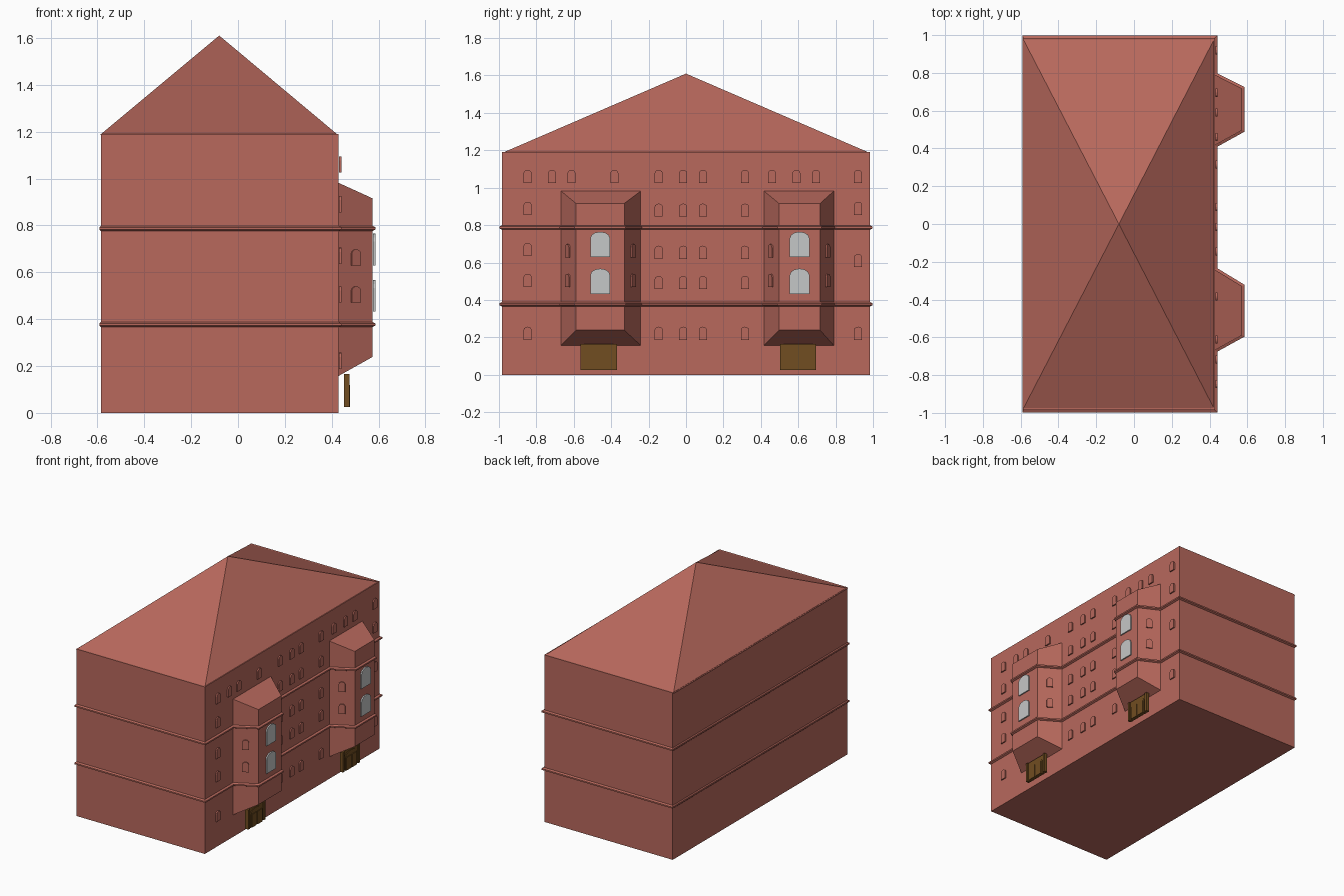
import bpy, bmesh, math
from mathutils import Matrix, Vector

if "Cube" in bpy.data.objects:
    bpy.data.objects.remove(bpy.data.objects["Cube"])


def material(name, rgb):
    m = bpy.data.materials.new(name)
    m.diffuse_color = (*rgb, 1)
    m.use_nodes = True
    m.node_tree.nodes["Principled BSDF"].inputs["Base Color"].default_value = m.diffuse_color
    return m


RED = material("red brick", (0.48, 0.14, 0.108))
GLASS = material("pale glass", (0.56, 0.57, 0.57))
WOOD = material("brown wood", (0.165, 0.075, 0.015))


def finish(bm, name, mat):
    bmesh.ops.recalc_face_normals(bm, faces=bm.faces)
    me = bpy.data.meshes.new(name)
    bm.to_mesh(me)
    bm.free()
    me.materials.append(mat)
    ob = bpy.data.objects.new(name, me)
    bpy.context.collection.objects.link(ob)
    return ob


def loft(name, rings, mat, caps=True):
    bm = bmesh.new()
    vs = [[bm.verts.new(p) for p in r] for r in rings]
    n = len(vs[0])
    for a, b in zip(vs, vs[1:]):
        for i in range(n):
            j = (i + 1) % n
            bm.faces.new((a[i], a[j], b[j], b[i]))
    if caps:
        bm.faces.new(vs[0])
        bm.faces.new(vs[-1])
    return finish(bm, name, mat)


def rect(x, y0, y1, z0, z1):
    return [(x, y0, z0), (x, y1, z0), (x, y1, z1), (x, y0, z1)]


def box(name, x0, x1, y0, y1, z0, z1, mat):
    return loft(name, [rect(x0, y0, y1, z0, z1), rect(x1, y0, y1, z0, z1)], mat)


def arch(name, x, y, z, w, h, mat, t=0.008, angle=0.0, rise=0.25):
    """Arched plate centred at (x, y, z), facing +x turned by angle."""
    spring = h / 2 - rise * h
    prof = [(-w / 2, -h / 2), (w / 2, -h / 2)]
    prof += [(w / 2 * math.cos(math.pi * i / 6),
              spring + rise * h * math.sin(math.pi * i / 6)) for i in range(7)]
    M = Matrix.Translation((x, y, z)) @ Matrix.Rotation(angle, 4, 'Z')
    return loft(name, [[M @ Vector((d, a, b)) for a, b in prof] for d in (0, t)], mat)


# Main body and pyramid roof
XL, XR, YW, ZE, XB = -0.585, 0.428, 0.985, 1.19, 0.573
box("walls", XL, XR, -YW, YW, 0, ZE, RED)
bm = bmesh.new()
base = [bm.verts.new(p) for p in ((-0.59, -YW, 1.185), (XR, -YW, 1.185),
                                  (XR, YW, 1.185), (-0.59, YW, 1.185))]
apex = bm.verts.new((-0.08, 0, 1.61))
bm.faces.new(base)
for i in range(4):
    bm.faces.new((base[i], base[(i + 1) % 4], apex))
finish(bm, "roof", RED)

# Bays: wall start, front start, front end, wall end
BAYS = [(-0.668, -0.588, -0.33, -0.242), (0.417, 0.497, 0.717, 0.79)]
for a, b, c, d in BAYS:
    loft("bay", [rect(XR - 0.01, a, d, 0.157, 0.982),
                 rect(XR, a, d, 0.157, 0.982),
                 rect(XB, b, c, 0.238, 0.916)], RED)
    mid = (b + c) / 2
    # Large arched bay windows
    for z in (0.5, 0.697):
        arch("bay_window", XB + 0.004, mid, z, 0.105, 0.135, GLASS, t=0.009)
    # Small windows on the angled bay sides
    for y0, y1, s in ((a, b, -1), (d, c, 1)):
        ang = s * math.atan2(XB - XR, abs(y1 - y0))
        for z in (0.505, 0.663):
            arch("bay_side_window", (XR + XB) / 2 + 0.002 * math.cos(ang),
                 (y0 + y1) / 2 + 0.002 * math.sin(ang), z, 0.043, 0.07, RED, angle=ang)
    # Double door with frame and arched leaves
    dy = mid - 0.008
    box("door_frame", 0.452, 0.468, dy - 0.097, dy + 0.097, 0.025, 0.165, WOOD)
    arch("door_arch", 0.468, dy, 0.088, 0.135, 0.126, WOOD, t=0.005)
    for s in (-1, 1):
        box("door_leaf", 0.470, 0.478, dy + s * 0.032 - 0.027,
            dy + s * 0.032 + 0.027, 0.025, 0.118, WOOD)
        box("door_post", 0.466, 0.476, dy + s * 0.088 - 0.009,
            dy + s * 0.088 + 0.009, 0.025, 0.165, WOOD)


# String courses following the walls and bays
def outline(o, z):
    pts = [(XL - o * 0.5, -YW - o), (XR + o, -YW - o)]
    for a, b, c, d in BAYS:
        k = o * 0.6
        pts += [(XR + o, a - k), (XB + o, b - k), (XB + o, c + k), (XR + o, d + k)]
    pts += [(XR + o, YW + o), (XL - o * 0.5, YW + o)]
    return [(x, y, z) for x, y in pts]


for z in (0.377, 0.787):
    loft("string_course", [outline(o, z + dz) for o, dz in
                           ((0.001, -0.011), (0.013, -0.005), (0.013, 0.005), (0.001, 0.011))], RED)

# Small arched windows, row by row on the right wall
MID = [-0.146, -0.015, 0.09, 0.315]
ROWS = [(1.06, [-0.847, -0.717, -0.612, -0.383] + MID + [0.46, 0.59, 0.695, 0.92]),
        (0.89, [-0.847, 0.92]), (0.88, MID),
        (0.67, [-0.847]), (0.655, MID), (0.61, [0.92]),
        (0.505, [-0.847]), (0.493, MID),
        (0.222, [-0.847] + MID + [0.92])]
for z, ys in ROWS:
    for y in ys:
        arch("wall_window", 0.432, y, z, 0.043, 0.07, RED, t=0.009)
